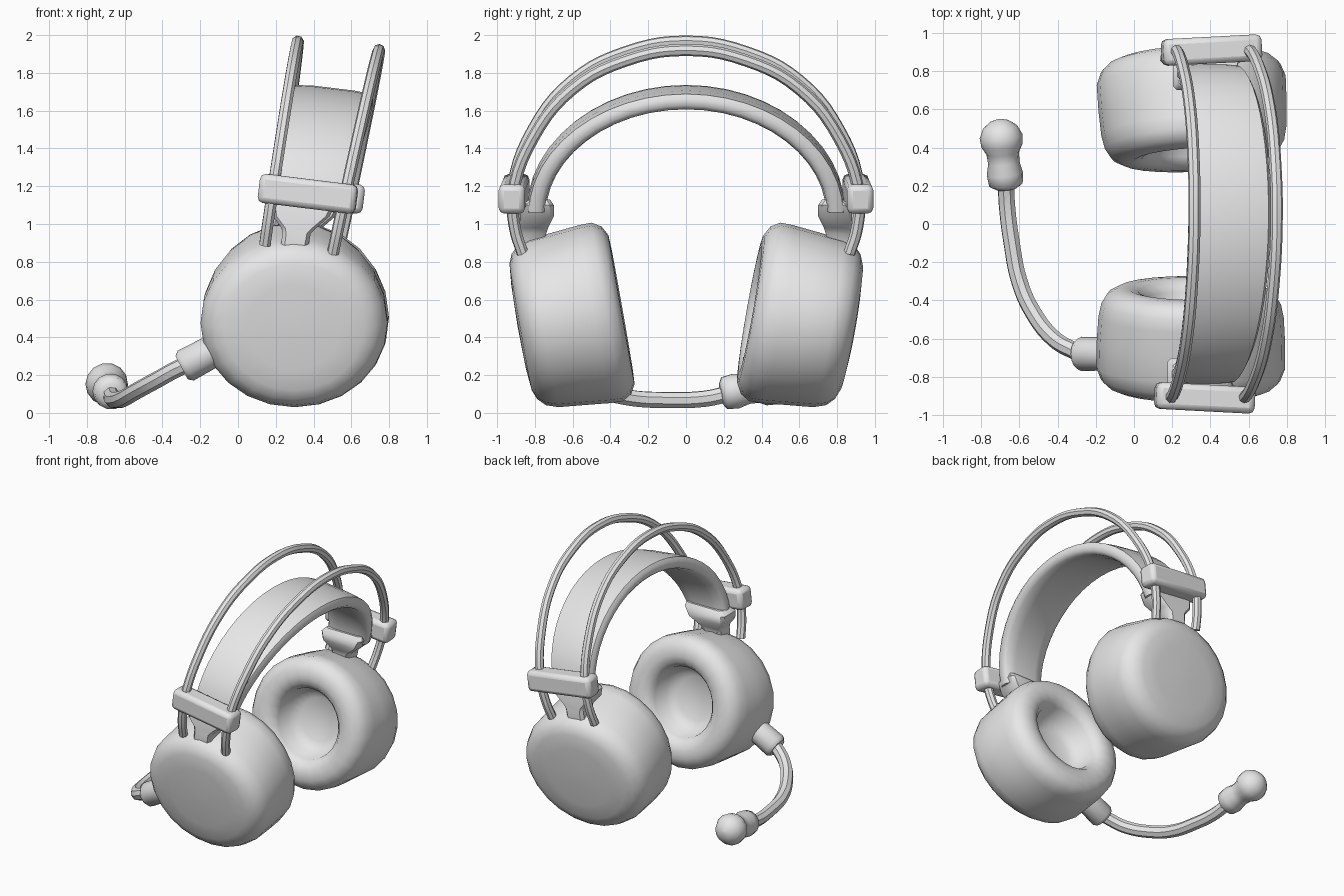
import bpy, bmesh, math
from mathutils import Vector, Matrix

if "Cube" in bpy.data.objects:
    bpy.data.objects.remove(bpy.data.objects["Cube"])

grey = bpy.data.materials.new("light_grey")
grey.diffuse_color = (0.8, 0.8, 0.8, 1)
grey.use_nodes = True
grey.node_tree.nodes["Principled BSDF"].inputs["Base Color"].default_value = grey.diffuse_color


def finish(obj, angle=40):
    obj.data.materials.clear()
    obj.data.materials.append(grey)
    bpy.ops.object.select_all(action='DESELECT')
    obj.select_set(True)
    bpy.context.view_layer.objects.active = obj
    bpy.ops.object.shade_smooth_by_angle(angle=math.radians(angle))


def loft(name, rings, angle=40):
    """Skin a list of closed point rings and cap both ends."""
    bm = bmesh.new()
    loops = [[bm.verts.new(p) for p in r] for r in rings]
    n = len(loops[0])
    for a, b in zip(loops, loops[1:]):
        for i in range(n):
            j = (i + 1) % n
            bm.faces.new((a[i], a[j], b[j], b[i]))
    bm.faces.new(loops[0])
    bm.faces.new(loops[-1])
    bmesh.ops.recalc_face_normals(bm, faces=bm.faces)
    me = bpy.data.meshes.new(name)
    bm.to_mesh(me)
    bm.free()
    obj = bpy.data.objects.new(name, me)
    bpy.context.collection.objects.link(obj)
    finish(obj, angle)
    return obj


def lathe(name, origin, n, u, v, profile, seg, angle=40):
    """Elliptic rings (offset, radius_u, radius_v) along axis n."""
    o = Vector(origin)
    rings = []
    for t, ru, rv in profile:
        rings.append([o + n * t + u * ru * math.cos(a) + v * rv * math.sin(a)
                      for a in (2 * math.pi * i / seg for i in range(seg))])
    return loft(name, rings, angle)


def tube(name, pts, radius):
    cu = bpy.data.curves.new(name, 'CURVE')
    cu.dimensions = '3D'
    cu.bevel_depth = radius
    cu.bevel_resolution = 2
    cu.resolution_u = 5
    cu.use_fill_caps = True
    sp = cu.splines.new('BEZIER')
    sp.bezier_points.add(len(pts) - 1)
    for bp, p in zip(sp.bezier_points, pts):
        bp.co = p
        bp.handle_left_type = bp.handle_right_type = 'AUTO'
    obj = bpy.data.objects.new(name, cu)
    bpy.context.collection.objects.link(obj)
    bpy.ops.object.select_all(action='DESELECT')
    obj.select_set(True)
    bpy.context.view_layer.objects.active = obj
    bpy.ops.object.convert(target='MESH')
    finish(bpy.context.view_layer.objects.active)


def axis_frame(n):
    n = Vector(n).normalized()
    u = n.cross(Vector((0, 0, 1))).normalized()
    return n, u, u.cross(n)


# Ear cups: domed outer shell, side wall, rounded cushion and ear hollow
cup_profile = [
    (-0.31, 0.02, 0.02), (-0.305, 0.25, 0.23), (-0.295, 0.37, 0.34),
    (-0.275, 0.425, 0.39), (-0.235, 0.47, 0.43), (-0.17, 0.495, 0.452),
    (-0.03, 0.493, 0.465), (0.10, 0.485, 0.478), (0.17, 0.47, 0.48),
    (0.22, 0.44, 0.45), (0.247, 0.39, 0.40), (0.25, 0.33, 0.34),
    (0.235, 0.28, 0.29), (0.19, 0.245, 0.255), (0.08, 0.225, 0.235),
    (0.04, 0.15, 0.16), (0.03, 0.02, 0.02)]
tilt = math.radians(10)
for side, s, cx, yaw in (("front", -1, 0.298, -0.5), ("back", 1, 0.308, 3)):
    rot = Matrix.Rotation(math.radians(yaw), 3, 'Z')
    n = rot @ Vector((0, -s * math.cos(tilt), math.sin(tilt)))
    v = rot @ Vector((0, s * math.sin(tilt), math.cos(tilt)))
    u = rot @ Vector((1, 0, 0))
    lathe(side + "_ear_cup", (cx, s * 0.585, 0.505), n, u, v, cup_profile, 24, 60)

    # Clamp holding both rods
    bpy.ops.mesh.primitive_cube_add(
        size=1, location=(0.388 + 0.018 * s, s * 0.91, 1.16),
        rotation=(0, math.radians(7), math.radians(3 * s)))
    clamp = bpy.context.object
    clamp.name = side + "_clamp"
    clamp.scale = (0.52, 0.14, 0.155)
    bpy.ops.object.transform_apply(location=False, rotation=False, scale=True)
    bev = clamp.modifiers.new("bevel", 'BEVEL')
    bev.width = 0.03
    bev.segments = 2
    finish(clamp)

    # Tapered yoke linking band end to cup: z, x range, |y| range
    dx = 0.015 * s
    rings = []
    for z, x0, x1, y0, y1 in ((1.13, 0.22, 0.52, 0.72, 0.83),
                              (1.10, 0.19, 0.53, 0.70, 0.87),
                              (1.04, 0.20, 0.50, 0.70, 0.88),
                              (0.98, 0.245, 0.43, 0.73, 0.88),
                              (0.95, 0.25, 0.40, 0.74, 0.885),
                              (0.87, 0.24, 0.385, 0.74, 0.88)):
        k = 0.02
        rings.append([(x + dx, s * y, z) for x, y in (
            (x0 + k, y0), (x1 - k, y0), (x1, y0 + k), (x1, y1 - k),
            (x1 - k, y1), (x0 + k, y1), (x0, y1 - k), (x0, y0 + k))])
    loft(side + "_yoke", rings)


# Pair of arched rods
half = [(0.865, 0.89), (0.905, 1.02), (0.915, 1.2), (0.81, 1.5),
        (0.60, 1.76), (0.32, 1.91), (0, 1.966)]
arch = [(-y, z) for y, z in half] + [(y, z) for y, z in half[-2::-1]]
for name, x0, slope, drop in (("left_rod", 0.155, 0.15, 0),
                              ("right_rod", 0.515, 0.215, 0.045)):
    tube(name, [(x0 + slope * (z - 0.89) + 0.015 * y, y, z - drop)
                for y, z in arch], 0.032)

# Padded headband swept along its own arch
lateral = Vector((0.993, 0, -0.12))
steps = 24
rings = []
for i in range(steps + 1):
    a = math.pi * i / steps
    c, sn = -math.cos(a), math.sin(a)
    y, z = 0.79 * c, 1.08 + 0.59 * sn ** 1.05
    tangent = Vector((0, 0.79 * sn, 0.59 * -c)).normalized()
    up = lateral.cross(tangent).normalized()
    mid = Vector((0.37 + 0.22 * (z - 1.08) + 0.015 * c, y, z))
    w = 0.16 + 0.055 * sn
    rings.append([mid + lateral * w * p + up * 0.05 * q for p, q in (
        (-1, 0.35), (-0.93, 0.85), (-0.5, 1), (0.5, 1), (0.93, 0.85), (1, 0.35),
        (1, -0.35), (0.9, -0.8), (0.5, -1), (-0.5, -1), (-0.9, -0.8), (-1, -0.35))])
loft("padded_headband", rings, 50)

# Microphone: socket, boom and capsule
n, u, v = axis_frame((-0.88, 0, -0.47))
lathe("microphone_socket", (-0.10, -0.68, 0.345), n, u, v,
      [(0, 0.085, 0.085), (0.2, 0.09, 0.09), (0.225, 0.07, 0.07)], 12)
tube("microphone_boom", [(-0.25, -0.685, 0.265), (-0.32, -0.66, 0.235),
                         (-0.42, -0.60, 0.18), (-0.53, -0.46, 0.12),
                         (-0.60, -0.30, 0.08), (-0.64, -0.10, 0.068),
                         (-0.665, 0.10, 0.075), (-0.67, 0.22, 0.10)], 0.045)
n, u, v = axis_frame((-0.037, 0.37, 0.072))
capsule = [(0, 0.055), (0.02, 0.088), (0.08, 0.095), (0.14, 0.082),
           (0.19, 0.086), (0.23, 0.108), (0.28, 0.113), (0.33, 0.09),
           (0.36, 0.05), (0.372, 0.01)]
lathe("microphone_capsule", (-0.668, 0.185, 0.10), n, u, v,
      [(t, r, r) for t, r in capsule], 14, 60)
